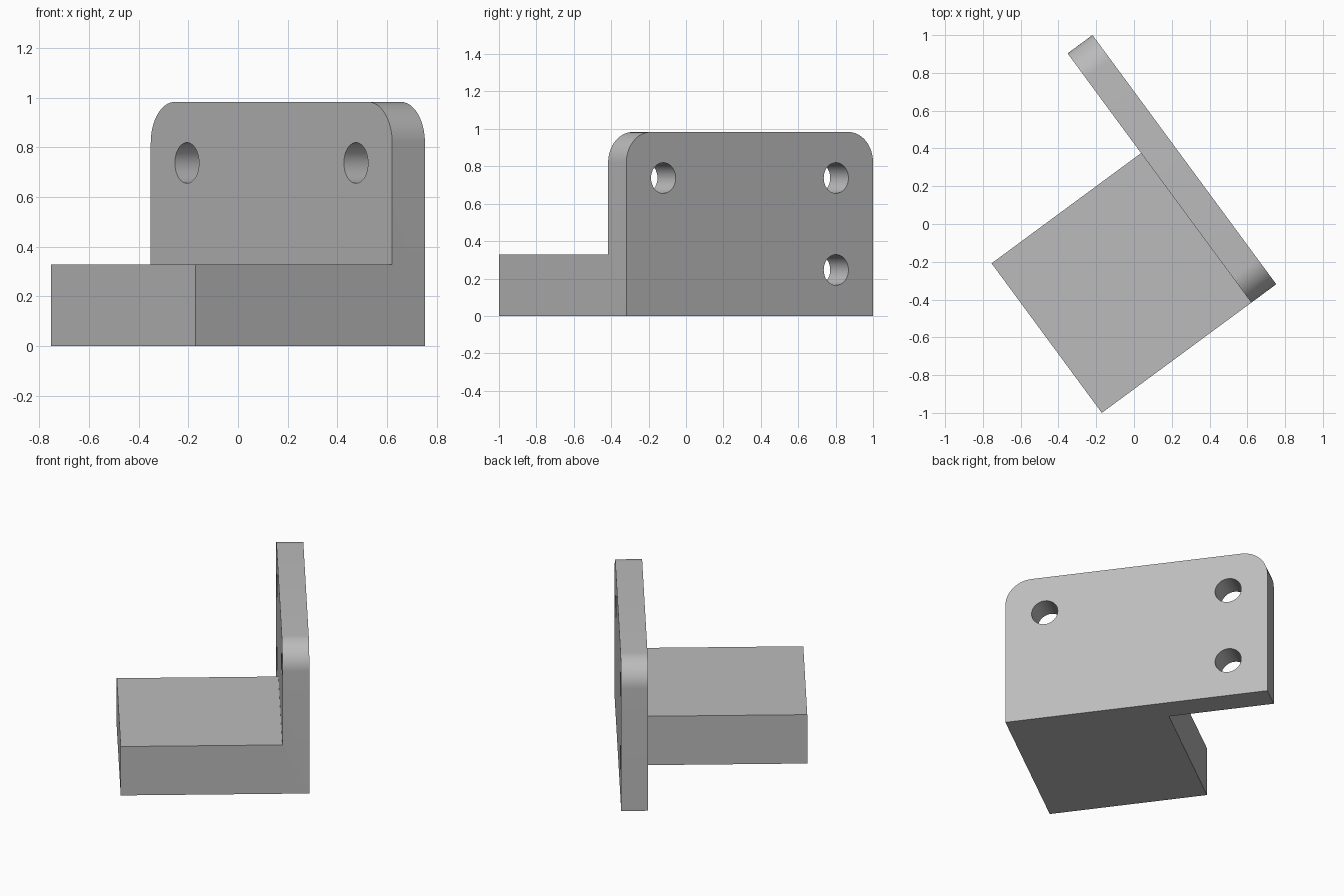
import bpy, bmesh, math
from mathutils import Matrix, Vector

if "Cube" in bpy.data.objects:
    bpy.data.objects.remove(bpy.data.objects["Cube"], do_unlink=True)

T = 0.1639              # plate thickness, the module for every dimension
LENGTH, HEIGHT = 10 * T, 6 * T
PLACE = Matrix.Translation((0.753, -0.319, 0)) @ Matrix.Rotation(math.radians(126.4), 4, 'Z')

grey = bpy.data.materials.new("plain grey")
grey.use_nodes = True
colour = (0.5, 0.5, 0.5, 1)
grey.diffuse_color = colour
grey.node_tree.nodes["Principled BSDF"].inputs["Base Color"].default_value = colour


def arc(cx, cz, r, start, end, steps):
    angles = [math.radians(start + (end - start) * i / steps) for i in range(steps + 1)]
    return [(cx + r * math.cos(a), cz + r * math.sin(a)) for a in angles]


def prism(name, outline, y0, y1):
    """Extrude an (x, z) outline from y0 to y1."""
    bm = bmesh.new()
    face = bm.faces.new([bm.verts.new((x, y0, z)) for x, z in outline])
    ext = bmesh.ops.extrude_face_region(bm, geom=[face])["geom"]
    bmesh.ops.translate(bm, vec=Vector((0, y1 - y0, 0)),
                        verts=[v for v in ext if isinstance(v, bmesh.types.BMVert)])
    bmesh.ops.recalc_face_normals(bm, faces=bm.faces)
    mesh = bpy.data.meshes.new(name)
    bm.to_mesh(mesh)
    bm.free()
    mesh.materials.append(grey)
    obj = bpy.data.objects.new(name, mesh)
    bpy.context.collection.objects.link(obj)
    obj.matrix_world = PLACE
    return obj


def combine(obj, other, operation):
    """Apply a boolean and discard the second object."""
    mod = obj.modifiers.new(operation, 'BOOLEAN')
    mod.operation, mod.object, mod.solver = operation, other, 'EXACT'
    bpy.context.view_layer.objects.active = obj
    bpy.ops.object.modifier_apply(modifier=mod.name)
    bpy.data.objects.remove(other, do_unlink=True)


# Upright plate with two rounded top corners
outline = [(0, 0), (LENGTH, 0)]
outline += arc(LENGTH - T, HEIGHT - T, T, 0, 90, 16)
outline += arc(T, HEIGHT - T, T, 90, 180, 16)
bracket = prism("mounting_bracket", outline, 0, T)

# Solid foot block joined to the plate
foot = prism("foot_block", [(0, 0), (6 * T, 0), (6 * T, 2 * T), (0, 2 * T)], T / 2, 7 * T)
combine(bracket, foot, 'UNION')

# Three screw holes through the plate
for x, z in [(1.5, 4.5), (8.5, 4.5), (8.5, 1.5)]:
    circle = arc(x * T, z * T, T / 2, 0, 360, 40)[:-1]
    combine(bracket, prism("hole_cutter", circle, -T, 2 * T), 'DIFFERENCE')

# Merge coplanar faces, then smooth the curved walls only
bm = bmesh.new()
bm.from_mesh(bracket.data)
bmesh.ops.dissolve_limit(bm, angle_limit=math.radians(0.5), verts=bm.verts, edges=bm.edges)
bm.to_mesh(bracket.data)
bm.free()
bpy.ops.object.select_all(action='DESELECT')
bracket.select_set(True)
bpy.context.view_layer.objects.active = bracket
bpy.ops.object.shade_smooth_by_angle(angle=math.radians(30))
